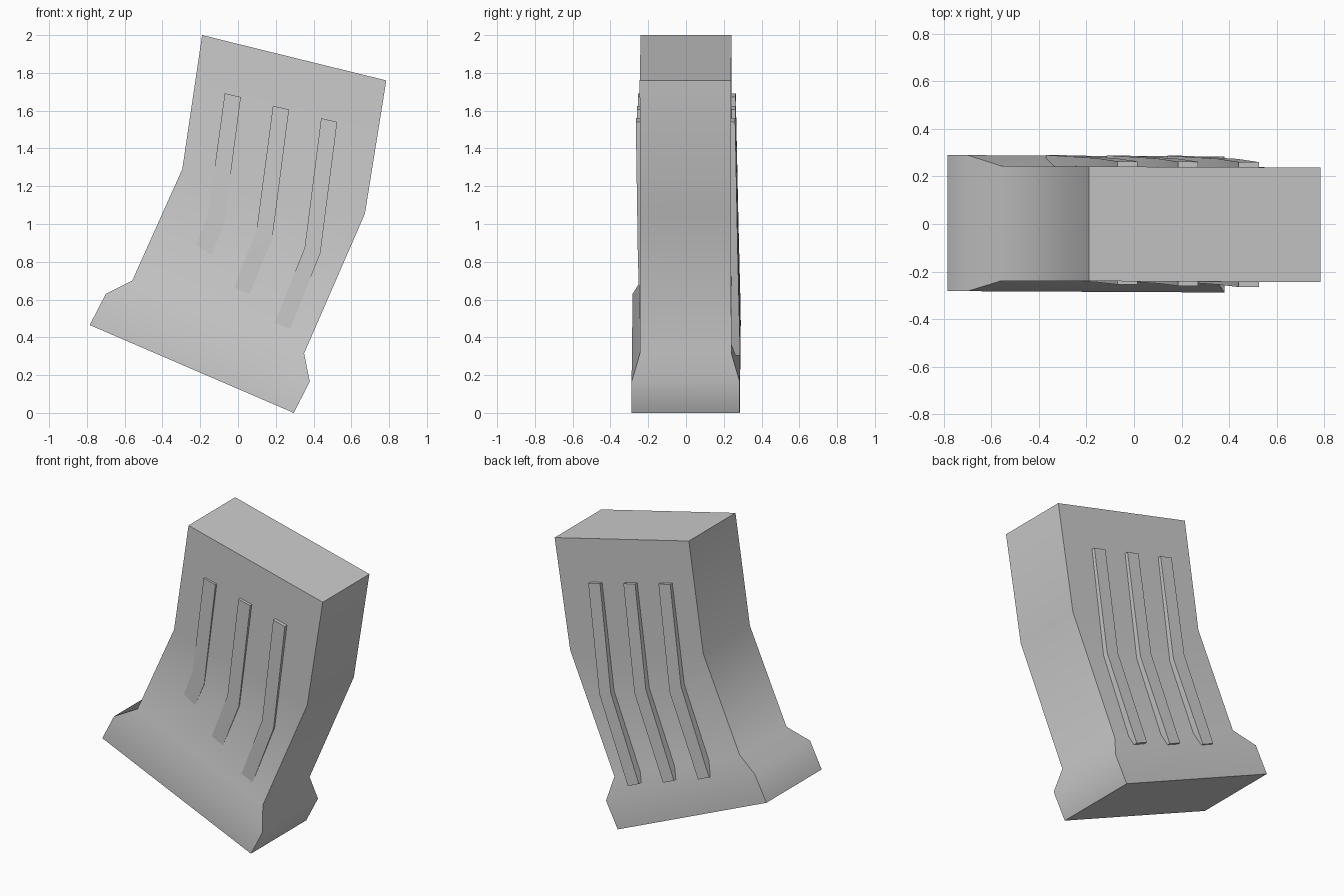
import bpy, math

if "Cube" in bpy.data.objects:
    bpy.data.objects.remove(bpy.data.objects["Cube"])

SKEW = -0.005  # very slight turn about the vertical axis


def loft(name, rings):
    """Closed solid through four-sided rings: (left xz, right xz, front y, back y)."""
    verts, faces = [], []
    for (lx, lz), (rx, rz), f, b in rings:
        for x, y, z in ((lx, f, lz), (rx, f, rz), (rx, b, rz), (lx, b, lz)):
            verts.append((x, y + SKEW * x, z))
    for i in range(len(rings) - 1):
        for j in range(4):
            k = (j + 1) % 4
            faces.append((4 * i + j, 4 * i + k, 4 * i + 4 + k, 4 * i + 4 + j))
    n = 4 * (len(rings) - 1)
    faces += [(3, 2, 1, 0), (n, n + 1, n + 2, n + 3)]
    mesh = bpy.data.meshes.new(name)
    mesh.from_pydata(verts, [], faces)
    obj = bpy.data.objects.new(name, mesh)
    bpy.context.collection.objects.link(obj)
    bpy.ops.object.select_all(action='DESELECT')
    obj.select_set(True)
    bpy.context.view_layer.objects.active = obj
    bpy.ops.object.shade_smooth_by_angle(angle=math.radians(45))
    return obj


# Bent slab with flared foot
loft("bent_body", [
    ((-0.785, 0.465), (0.295, 0.0), -0.286, 0.286),
    ((-0.70, 0.63), (0.38, 0.165), -0.286, 0.286),
    ((-0.56, 0.70), (0.35, 0.315), -0.242, 0.242),
    ((-0.295, 1.29), (0.672, 1.055), -0.241, 0.241),
    ((-0.19, 2.0), (0.785, 1.76), -0.241, 0.241),
])

# Three bent bars passing through the slab, showing as ribs front and back
for i in range(3):
    dx = -0.255 * i
    d = 0.004 * i
    loft(f"rib_{i + 1}", [
        ((0.14 + dx, 0.34 + 0.09 * i), (0.22 + dx, 0.305 + 0.09 * i), -0.238 + d / 2, 0.288),
        ((0.353 + dx, 0.875 + 0.09 * i), (0.436 + dx, 0.845 + 0.075 * i), -0.253 + d, 0.276),
        ((0.44 + dx, 1.56 + 0.066 * i), (0.525 + dx, 1.54 + 0.066 * i), -0.263 + d, 0.263),
    ])
